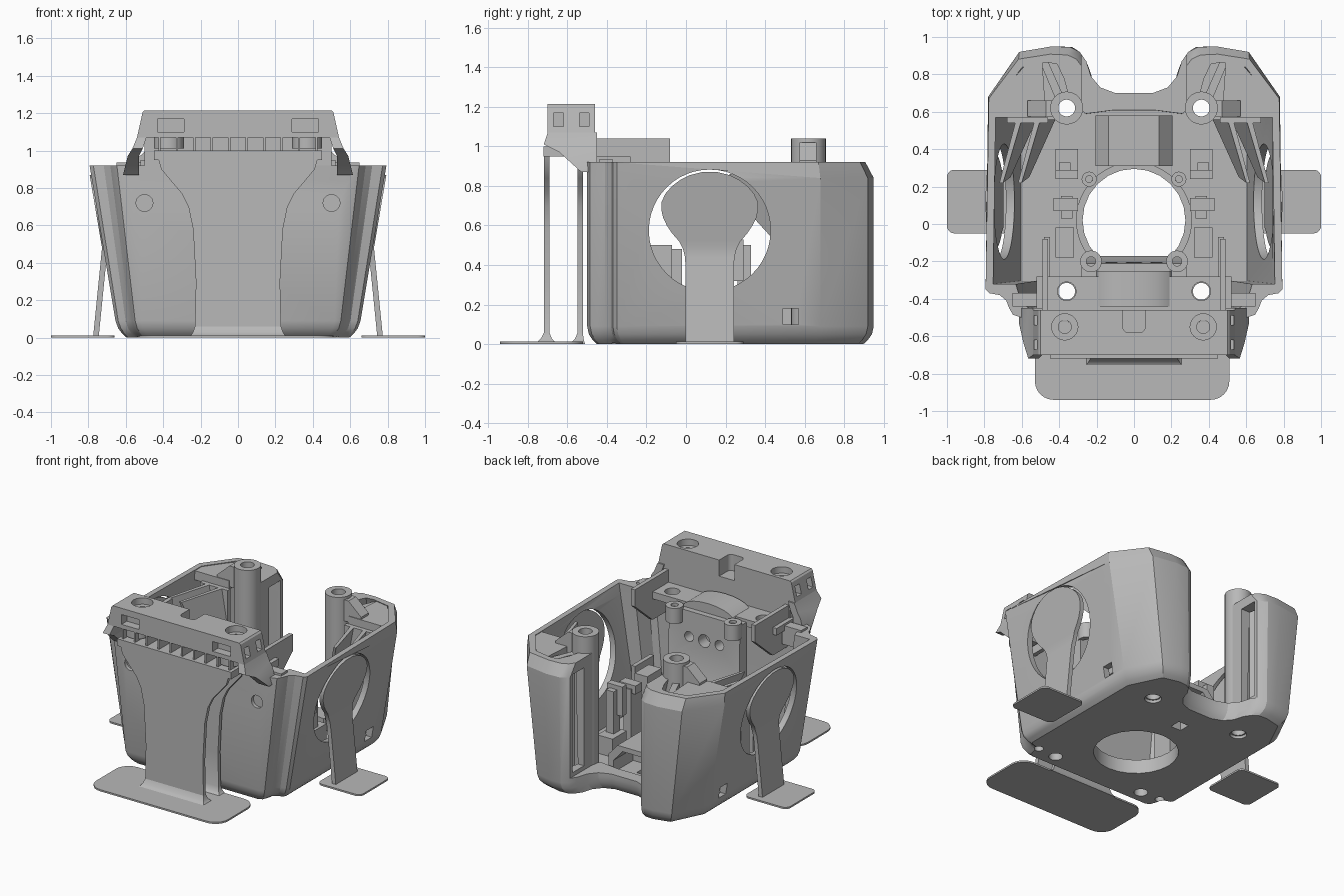
import bpy, bmesh
from math import sin, cos, pi

old = bpy.data.objects.get("Cube")
if old:
    bpy.data.objects.remove(old, do_unlink=True)

GREY = (0.48, 0.48, 0.48, 1)
mat = bpy.data.materials.new("plain grey")
mat.use_nodes = True
mat.diffuse_color = GREY
mat.node_tree.nodes["Principled BSDF"].inputs["Base Color"].default_value = GREY


def loft(name, rings, mirror=False):
    """Skin a stack of equal-length 3D rings and close both ends."""
    bm = bmesh.new()
    for s in ((1, -1) if mirror else (1,)):
        vs = [[bm.verts.new((s * x, y, z)) for x, y, z in r] for r in rings]
        n = len(vs[0])
        for a, b in zip(vs, vs[1:]):
            for i in range(n):
                j = (i + 1) % n
                bm.faces.new((a[i], a[j], b[j], b[i]))
        bm.faces.new(vs[0][::-1])
        bm.faces.new(vs[-1])
    bmesh.ops.recalc_face_normals(bm, faces=bm.faces)
    me = bpy.data.meshes.new(name)
    bm.to_mesh(me)
    bm.free()
    me.materials.append(mat)
    ob = bpy.data.objects.new(name, me)
    bpy.context.collection.objects.link(ob)
    return ob


def prism(name, pts, axis, lo, hi, mirror=False):
    put = {"x": lambda a, b, t: (t, a, b), "y": lambda a, b, t: (a, t, b),
           "z": lambda a, b, t: (a, b, t)}[axis]
    return loft(name, [[put(a, b, t) for a, b in pts] for t in (lo, hi)], mirror)


def rect(x0, x1, y0, y1):
    return [(x0, y0), (x1, y0), (x1, y1), (x0, y1)]


def box(name, x0, x1, y0, y1, z0, z1, mirror=False):
    return prism(name, rect(x0, x1, y0, y1), "z", z0, z1, mirror)


def circle(cx, cy, r, n=32):
    return [(cx + r * cos(2 * pi * i / n), cy + r * sin(2 * pi * i / n)) for i in range(n)]


def rounded(x0, x1, y0, y1, r):
    pts = []
    for k, (cx, cy) in enumerate(rect(x0 + r, x1 - r, y0 + r, y1 - r)):
        for i in range(7):
            a = pi + k * pi / 2 + i * pi / 12
            pts.append((cx + r * cos(a), cy + r * sin(a)))
    return pts


def cut(ob, *cutters):
    for c in cutters:
        m = ob.modifiers.new("cut", "BOOLEAN")
        m.operation, m.solver, m.object = "DIFFERENCE", "EXACT", c
        dg = bpy.context.evaluated_depsgraph_get()
        me = bpy.data.meshes.new_from_object(ob.evaluated_get(dg))
        ob.modifiers.clear()
        ob.data = me
        bpy.data.objects.remove(c, do_unlink=True)


def hole(x, y, r, z0, z1, mirror=True):
    return prism("cutter", circle(x, y, r, 24), "z", z0, z1, mirror)


# Tapered housing: sides lean outward, rear corners chamfer in at the top
def ring(half, z, shrink=1.0, top=False):
    out = []
    for x, y in half:
        x -= 0.15 * (1 - z / 0.9) * min(1, max(0, (x - 0.3) / 0.49))
        if top and y > 0.6:
            x, y = 0.55 + (x - 0.55) * 0.93, 0.6 + (y - 0.6) * 0.88
        out.append((x * shrink, 0.2 + (y - 0.2) * shrink, z))
    return out + [(-x, y, z) for x, y, z in out[::-1]]


outer = [(.60, -.5), (.645, -.485), (.665, -.45), (.68, -.41), (.715, -.38), (.77, -.37),
         (.79, -.35), (.79, .68), (.62, .92), (.44, .95), (.34, .945), (.29, .92), (.255, .87),
         (.23, .79), (.18, .73), (.1, .7)]
inner = [(.56, -.45), (.60, -.42), (.63, -.32), (.75, -.32), (.75, .65), (.6, .87),
         (.46, .9), (.40, .89), (.36, .8), (.33, .68), (.27, .6), (.12, .62)]
shell = loft("housing_shell", [ring(outer, 0, .93), ring(outer, .02, .96), ring(outer, .05, .988),
                               ring(outer, .09), ring(outer, .84), ring(outer, .92, 1, True)])
cut(shell,
    loft("cutter", [ring(inner, .07, .97), ring(inner, .84), ring(inner, .92, 1, True),
                    ring(inner, 1.1, 1, True)]),
    box("cutter", -.28, .28, .4, 1.1, .12, 1.2),
    prism("cutter", circle(.12, .575, .308, 48), "x", .5, 1, True),
    hole(0, .02, .275, -.1, .2, False),
    hole(.36, -.36, .045, -.1, .2), hole(.51, -.35, .03, -.1, .04), hole(.36, .62, .055, -.1, .2),
    prism("cutter", circle(.5, .72, .045, 24), "y", -.6, -.475, True),
    box("cutter", .5, 1, .49, .57, .1, .18, True),
    box("cutter", .2, .42, .75, .88, .15, .85, True),
    box("cutter", -.04, .04, .42, .5, -.1, .2))

# Rear corner caps and screw tubes
prism("rear_corner_cap", [(.47, .57), (.755, .57), (.755, .65), (.59, .84), (.49, .86)],
      "z", .85, .915, True)
tube = prism("rear_screw_tube", circle(.36, .62, .088, 28), "z", .02, 1.04, True)
cut(tube, hole(.36, .62, .045, -.1, 1.2))
prism("tube_bridge", [(.42, .87), (.57, .87), (.57, .93), (.47, 1.02), (.42, 1.02)],
      "y", .575, .66, True)
prism("tube_web", [(.38, .69), (.42, .67), (.5, .86), (.46, .87)], "z", .07, .9, True)

# Inner duct slats beside the rear corners, lower edge sloping down to the rear
for x in (.5, .6):
    loft("duct_slat", [[(x - .08, .56, .4), (x + .06, .25, .74), (x + .08, .25, .74), (x - .06, .56, .4)],
                       [(x, .56, .86), (x + .1, .22, .86), (x + .12, .22, .86), (x + .03, .56, .86)]],
         True)
box("duct_crossbar", .46, .68, .54, .57, .5, .86, True)

# Chamfered duct block on the floor, open towards the rear


def duct(w, top):
    return [(-w, .07), (w, .07), (w, top - .08), (w - .07, top), (.07 - w, top), (-w, top - .08)]


pocket = prism("rear_duct_block", duct(.205, .27), "y", .31, .58)
cut(pocket, prism("cutter", duct(.165, .235), "y", .36, .7))
collar = prism("nozzle_collar", circle(0, .02, .31, 48), "z", .05, .1)
cut(collar, hole(0, .02, .275, 0, .2, False))

# Inner clips, ledges and screw bosses
box("clip_upright", .34, .4, .26, .33, .07, .5, True)
box("clip_base", .3, .42, .24, .4, .07, .2, True)
box("clip_hook", .3, .42, .24, .29, .32, .53, True)
box("side_clip", .33, .39, .03, .15, .07, .45, True)
box("side_clip_tip", .3, .43, .07, .14, .42, .48, True)
box("inner_ledge", .32, .42, -.18, -.02, .07, .48, True)
box("ledge_fin", .45, .48, -.28, -.07, .07, .5, True)
boss = prism("floor_boss", circle(.24, .24, .04, 20), "z", .06, .14, True)
cut(boss, hole(.24, .24, .018, .08, .3))

# Central mounting block with screw bosses
block = prism("mount_block", [(-.29, .45), (-.17, .45), (-.2, .58), (-.21, .93), (-.29, .93)],
              "x", -.28, .28)
cut(block, *[prism("cutter", circle(x, .75, r, 20), "y", -.4, 0)
             for x, r in ((-.12, .035), (0, .045), (.12, .035))])
lug = prism("mount_lug", circle(.23, -.2, .058, 24), "z", .84, .95, True)
cut(lug, hole(.23, -.2, .025, .8, 1))
prism("mount_hood", [(.2 * cos(pi * i / 10), .93 + .07 * sin(pi * i / 10)) for i in range(11)],
      "y", -.44, -.25)
plate = box("upper_shelf", -.52, .52, -.48, -.28, .9, .95)
cut(plate, hole(.36, -.36, .05, .8, 1.1))
prism("side_fin", [(-.46, .75), (-.28, .75), (-.08, .92), (-.08, 1.04), (-.46, 1.04)],
      "x", .46, .49, True)
box("shelf_bracket", .5, .65, -.44, -.37, .8, .935, True)

# Front crossbar with recesses, windows and centre notch
bar = prism("front_crossbar", [(-.54, 1.07), (.54, 1.07), (.51, 1.205), (.5, 1.215),
                               (-.5, 1.215), (-.51, 1.205)], "y", -.7, -.46)
cut(bar, hole(.37, -.55, .07, 1.17, 1.3), hole(.37, -.55, .035, 1, 1.3),
    prism("cutter", rounded(-.06, .06, -.58, -.4, .03), "z", 1.1, 1.3),
    box("cutter", .29, .43, -.8, -.64, 1.1, 1.17, True),
    box("cutter", .47, .7, -.67, -.62, 1.1, 1.17, True),
    box("cutter", .47, .7, -.54, -.49, 1.1, 1.17, True))
loft("crossbar_arm", [[(x0, y0, z), (x1, y0, z), (x1, -.45, z), (x0, -.45, z)]
                      for x0, x1, y0, z in ((.53, .615, -.53, .87), (.53, .59, -.64, .97),
                                            (.51, .565, -.72, 1.01), (.49, .54, -.7, 1.07))], True)
box("crossbar_back_web", -.5, .5, -.5, -.46, .92, 1.08)
for i in range(10):
    x = -.42 + i * .84 / 9
    box("support_tooth", x - .006, x + .006, -.7, -.48, .99, 1.075)
prism("crossbar_screw_boss", circle(.37, -.6, .08, 24), "z", 1.01, 1.08, True)

# Front support: foot, twin flared sheets and top deck
prism("front_foot", rounded(-.53, .51, -.94, -.52, .1), "z", 0, .012)
flare = ((0, .27, .06), (.015, .25, .03), (.03, .24, .015), (.06, .23, 0), (.3, .225, 0),
         (.58, .24, 0), (.7, .265, 0), (.77, .3, 0), (.84, .36, 0), (.9, .41, 0), (.97, .43, 0))
for name, y, front, back in (("front_support_sheet", -.705, 1, .8), ("rear_support_sheet", -.535, .8, .2)):
    loft(name, [[(-w, y - .013 - f * front, z), (w, y - .013 - f * front, z),
                 (w, y + .013 + f * back, z), (-w, y + .013 + f * back, z)] for z, w, f in flare])
box("support_deck", -.45, .45, -.72, -.52, .95, 1.0)

# Side supports: foot plus a bent paddle across the round opening
prism("side_foot", rounded(.66, 1.0, -.05, .29, .04), "z", 0, .012, True)
widths = ((0, .122), (.2, .122), (.38, .122), (.44, .125), (.48, .135), (.52, .155), (.56, .19),
          (.6, .217), (.64, .236), (.68, .245), (.72, .243), (.76, .225), (.8, .19), (.83, .15),
          (.855, .1), (.87, .04))


def paddle_ring(z, w):
    x = .76 - .1 * z if z < .48 else .712 + .17 * (z - .48)
    return [(px, py, z) for px, py in rect(x - .015, x + .015, .12 - w, .12 + w)]


loft("side_paddle", [paddle_ring(z, w) for z, w in widths], True)

# Smooth the curved walls and keep the edges crisp
bpy.ops.object.select_all(action="DESELECT")
for ob in bpy.context.scene.objects:
    if ob.type == "MESH" and mat.name in ob.data.materials:
        ob.select_set(True)
        bpy.context.view_layer.objects.active = ob
bpy.ops.object.shade_smooth_by_angle(angle=pi / 7)
